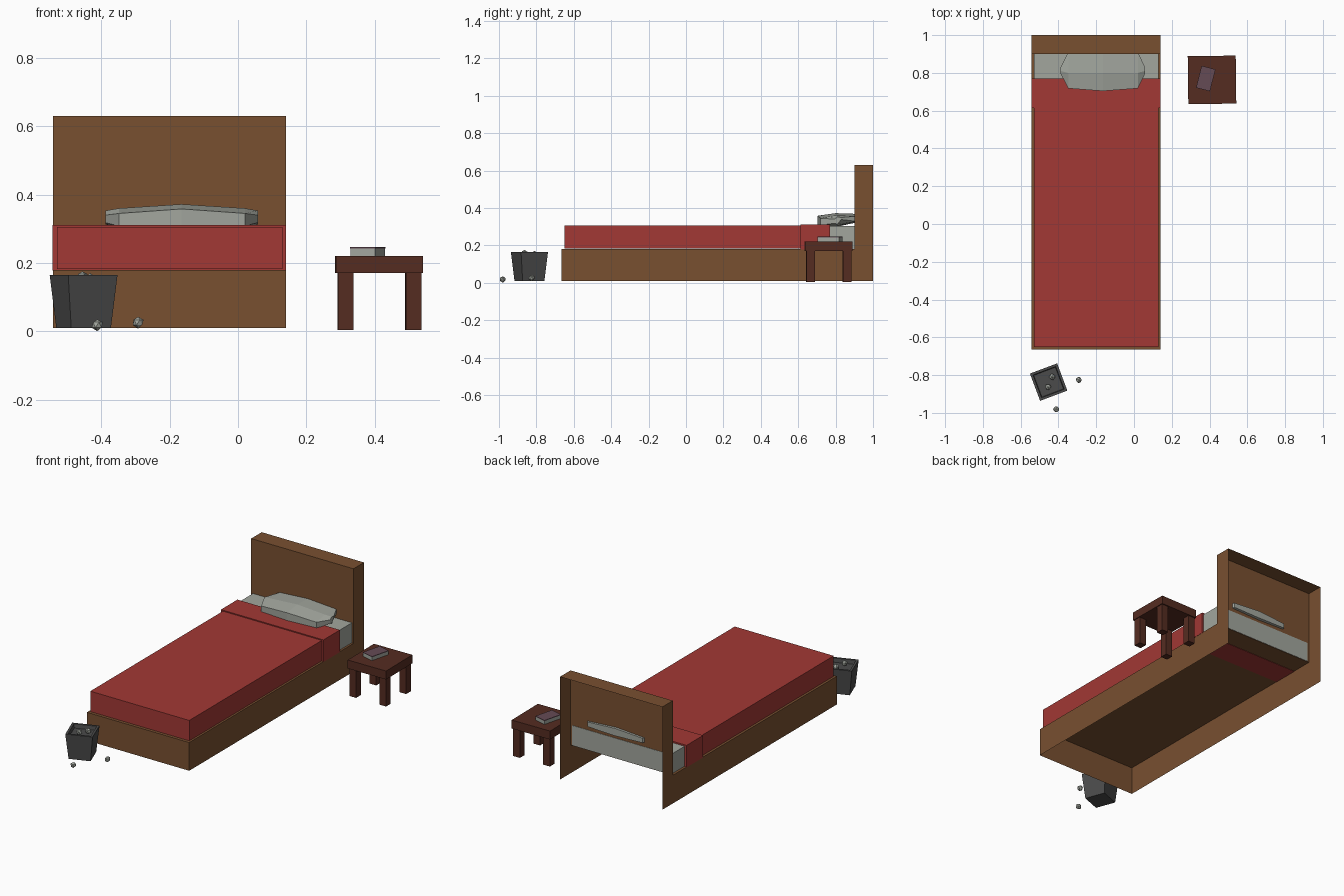
import bpy, bmesh, random
from mathutils import Matrix, Vector

if "Cube" in bpy.data.objects:
    bpy.data.objects.remove(bpy.data.objects["Cube"])

random.seed(4)


def mat(name, r, g, b):
    m = bpy.data.materials.new(name)
    m.diffuse_color = (r, g, b, 1)
    m.use_nodes = True
    m.node_tree.nodes["Principled BSDF"].inputs["Base Color"].default_value = m.diffuse_color
    return m


WOOD = mat("wood", 0.19, 0.08, 0.03)
RED = mat("red_cloth", 0.36, 0.04, 0.035)
DARK = mat("dark_wood", 0.09, 0.025, 0.015)
MAUVE = mat("book_cover", 0.13, 0.07, 0.09)
LINEN = mat("linen", 0.36, 0.38, 0.34)
BIN = mat("bin_grey", 0.07, 0.07, 0.07)


def finish(name, bm, material=None, fix=True):
    if fix:
        bmesh.ops.recalc_face_normals(bm, faces=bm.faces)
    me = bpy.data.meshes.new(name)
    bm.to_mesh(me)
    bm.free()
    ob = bpy.data.objects.new(name, me)
    bpy.context.collection.objects.link(ob)
    if material:
        me.materials.append(material)
    return ob


def box(name, x, y, z, material=None, pivot=(0, 0), turn=0):
    """Box from (min, max) ranges, turned about a vertical axis at pivot."""
    bm = bmesh.new()
    bmesh.ops.create_cube(bm, size=1)
    for v in bm.verts:
        v.co = Vector([r[0] + (c + 0.5) * (r[1] - r[0]) for c, r in zip(v.co, (x, y, z))])
    p = Vector((pivot[0], pivot[1], 0))
    bmesh.ops.rotate(bm, verts=bm.verts, cent=p, matrix=Matrix.Rotation(turn, 3, 'Z'))
    return finish(name, bm, material)


def loft(name, rings, material=None):
    """Skin a list of equal-length rings and cap both ends."""
    bm = bmesh.new()
    rows = [[bm.verts.new(p) for p in ring] for ring in rings]
    n = len(rows[0])
    for a, b in zip(rows, rows[1:]):
        for i in range(n):
            j = (i + 1) % n
            bm.faces.new((a[i], a[j], b[j], b[i]))
    bm.faces.new(rows[0])
    bm.faces.new(rows[-1])
    return finish(name, bm, material)


# Bed frame and headboard: L-profile shell, open underneath and at the back
bm = bmesh.new()
profile = [(-0.665, 0.01), (-0.665, 0.18), (0.9, 0.18), (0.9, 0.63), (1.0, 0.63), (1.0, 0.01)]
left, right = [[bm.verts.new((x, y, z)) for y, z in profile] for x in (-0.542, 0.14)]
for i in range(4):
    bm.faces.new((left[i], right[i], right[i + 1], left[i + 1]))
bm.faces.new(left)
bm.faces.new(right[::-1])
finish("bed_frame", bm, WOOD, fix=False)

# Bedding
box("blanket", (-0.53, 0.13), (-0.65, 0.615), (0.182, 0.305), RED)
box("blanket_fold", (-0.543, 0.141), (0.613, 0.77), (0.178, 0.311), RED)
box("mattress", (-0.53, 0.13), (0.75, 0.902), (0.182, 0.302), LINEN)

# Pillow: five sections from side to side
rings = []
for x, yf, ym, yb, bot, front, top in (
        (-0.388, 0.795, 0.81, 0.83, 0.318, 0.34, 0.353),
        (-0.348, 0.718, 0.80, 0.912, 0.308, 0.345, 0.360),
        (-0.165, 0.704, 0.80, 0.915, 0.303, 0.358, 0.372),
        (0.020, 0.718, 0.80, 0.912, 0.308, 0.345, 0.360),
        (0.058, 0.795, 0.81, 0.83, 0.318, 0.34, 0.353)):
    rings.append([(x, yf, bot), (x, yf, front), (x, ym, top),
                  (x, yb, top - 0.004), (x, yb, bot + 0.02), (x, ym, bot - 0.005)])
loft("pillow", rings, LINEN)

# Bedside table, turned very slightly
pivot, turn = (0.413, 0.763), 0.012
box("table_top", (0.286, 0.54), (0.636, 0.89), (0.17, 0.221), DARK, pivot, turn)
for nx, x in (("left", 0.292), ("right", 0.490)):
    for ny, y in (("front", 0.643), ("back", 0.838)):
        box(f"table_leg_{ny}_{nx}", (x, x + 0.045), (y, y + 0.045), (0.003, 0.172), DARK, pivot, turn)

# Book
bp = (0.38, 0.77)
box("book_pages", (0.343, 0.417), (0.711, 0.829), (0.221, 0.243), LINEN, bp, -0.25)
box("book_cover", (0.342, 0.418), (0.710, 0.830), (0.242, 0.246), MAUVE, bp, -0.25)

# Waste bin: tapered square with a rim and recessed contents
spin = Matrix.Translation((-0.452, -0.837, 0)) @ Matrix.Rotation(0.36, 4, 'Z')
loft("waste_bin", [[spin @ Vector((sx * h, sy * h, z))
                    for sx, sy in ((-1, -1), (1, -1), (1, 1), (-1, 1))]
                   for h, z in ((0.062, 0.01), (0.077, 0.164), (0.064, 0.164), (0.061, 0.14))], BIN)

# Crumpled paper balls in the bin and on the floor
for i, (x, y, z) in enumerate(((-0.455, -0.862, 0.159), (-0.433, -0.81, 0.152),
                               (-0.292, -0.826, 0.026), (-0.412, -0.98, 0.019))):
    bm = bmesh.new()
    bmesh.ops.create_icosphere(bm, subdivisions=1, radius=0.019)
    for v in bm.verts:
        v.co *= random.uniform(0.8, 1.0)
    bmesh.ops.translate(bm, verts=bm.verts, vec=(x, y, z))
    finish(f"paper_ball_{i + 1}", bm, LINEN)
